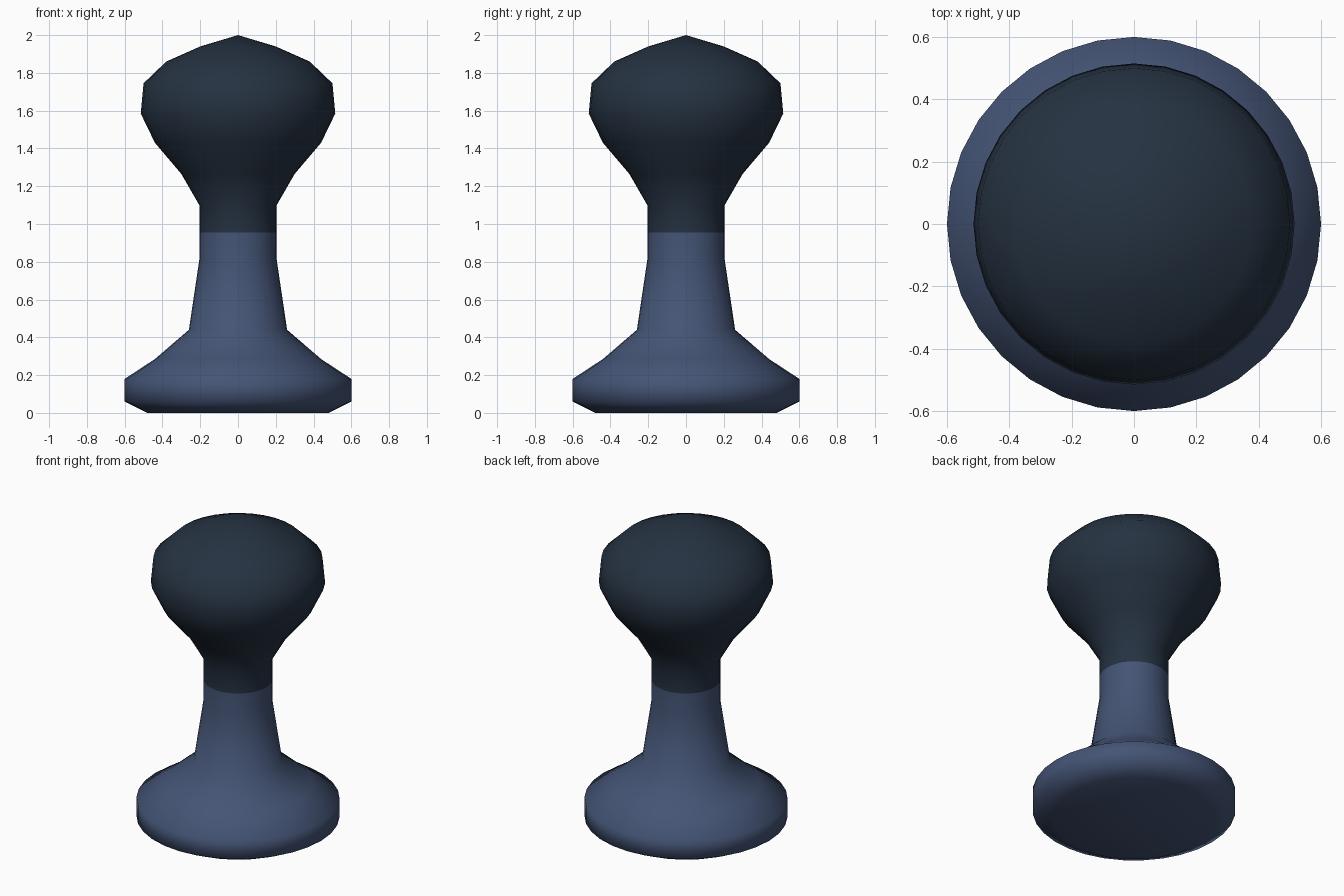
import bpy, bmesh, math

if "Cube" in bpy.data.objects:
    bpy.data.objects.remove(bpy.data.objects["Cube"])

SIDES = 32
SPLIT = 0.955  # height where the colour changes


def srgb(r, g, b):
    f = lambda c: c / 12.92 if c <= 0.04045 else ((c + 0.055) / 1.055) ** 2.4
    return (f(r / 255), f(g / 255), f(b / 255), 1)


def material(name, col):
    m = bpy.data.materials.new(name)
    m.diffuse_color = col
    m.use_nodes = True
    m.node_tree.nodes["Principled BSDF"].inputs["Base Color"].default_value = m.diffuse_color
    return m


blue = material("slate blue", srgb(68, 84, 117))
dark = material("dark navy", srgb(37, 50, 65))

# Profile (radius, height) from the base to the top of the knob
profile = [(0, 0), (0.48, 0), (0.6, 0.06), (0.6, 0.18), (0.44, 0.285),
           (0.26, 0.44), (0.205, 0.81), (0.205, SPLIT), (0.205, 1.10),
           (0.30, 1.265), (0.44, 1.43), (0.515, 1.585), (0.50, 1.745),
           (0.38, 1.86), (0.20, 1.94), (0, 2.0)]

# Turned pawn-shaped body
bm = bmesh.new()
rings = []
for r, z in profile:
    n = SIDES if r else 1
    rings.append([bm.verts.new((r * math.cos(2 * math.pi * i / SIDES),
                                r * math.sin(2 * math.pi * i / SIDES), z))
                  for i in range(n)])
for a, b in zip(rings, rings[1:]):
    for i in range(SIDES):
        j = (i + 1) % SIDES
        corners = [a[i % len(a)], a[j % len(a)], b[j % len(b)], b[i % len(b)]]
        bm.faces.new(list(dict.fromkeys(corners)))
bmesh.ops.recalc_face_normals(bm, faces=bm.faces)
for f in bm.faces:
    f.smooth = True
    # Knob and upper neck are dark, base is blue
    f.material_index = 1 if f.calc_center_median().z > SPLIT else 0

mesh = bpy.data.meshes.new("turned_knob")
bm.to_mesh(mesh)
bm.free()
mesh.materials.append(blue)
mesh.materials.append(dark)
bpy.context.collection.objects.link(bpy.data.objects.new("turned_knob", mesh))
